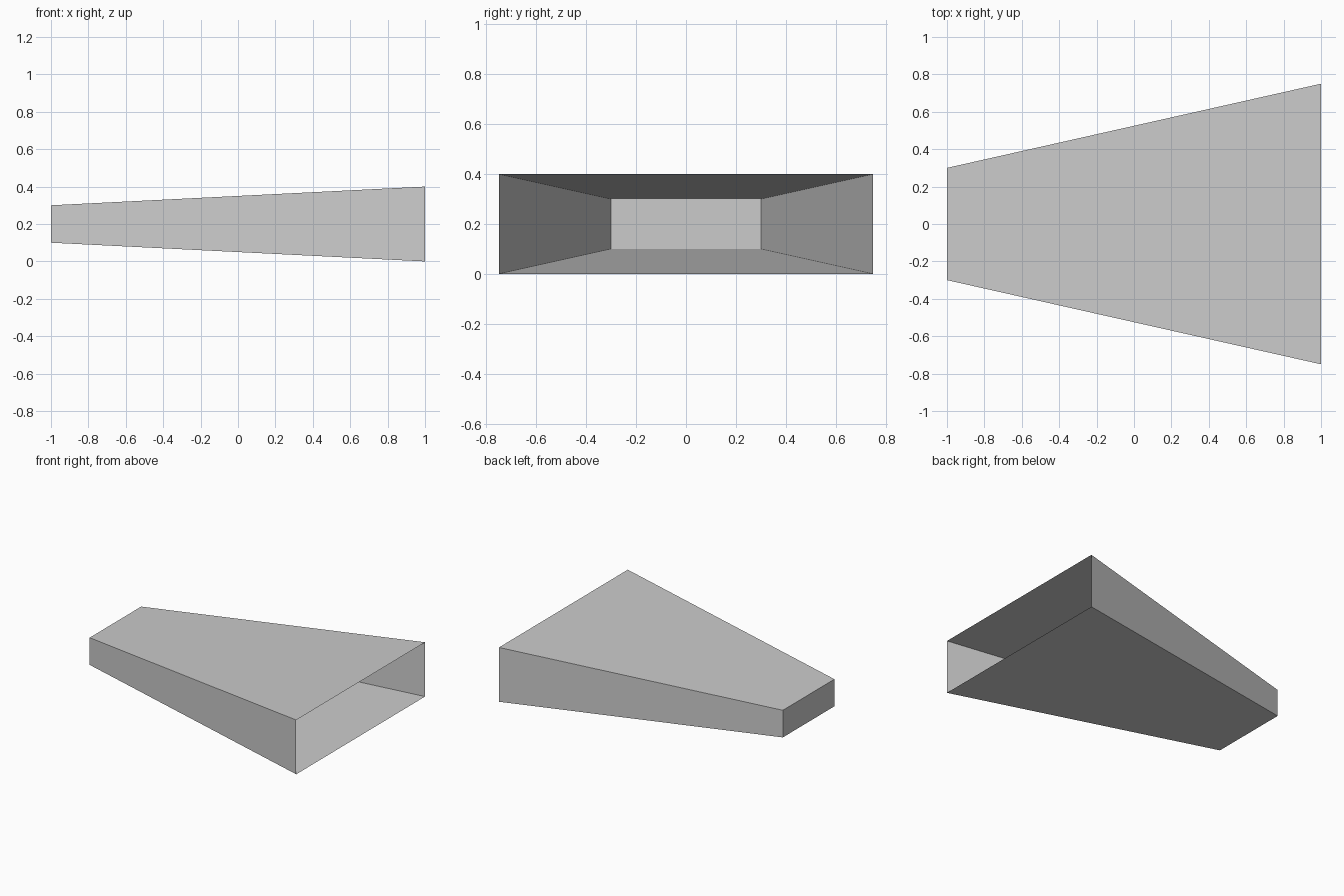
import bpy
import bmesh

cube = bpy.data.objects.get("Cube")
if cube:
    bpy.data.objects.remove(cube, do_unlink=True)

LENGTH = 2.0
MID_HEIGHT = 0.2
SMALL_END = (0.6, 0.2)   # width, height of the closed end
LARGE_END = (1.5, 0.4)   # width, height of the open end

# Plain grey surface
grey = bpy.data.materials.new("plain_grey")
grey.use_nodes = True
colour = (0.6, 0.6, 0.6, 1)
grey.diffuse_color = colour
grey.node_tree.nodes["Principled BSDF"].inputs["Base Color"].default_value = colour

# Tapered duct: a box flared toward +x, with its large end removed
bm = bmesh.new()
bmesh.ops.create_cube(bm, size=1)
bm.normal_update()
open_end = [f for f in bm.faces if f.normal.x > 0.9]
bmesh.ops.delete(bm, geom=open_end, context="FACES_ONLY")
for v in bm.verts:
    width, height = LARGE_END if v.co.x > 0 else SMALL_END
    v.co.x *= LENGTH
    v.co.y *= width
    v.co.z = MID_HEIGHT + v.co.z * height
bm.normal_update()

mesh = bpy.data.meshes.new("tapered_duct")
bm.to_mesh(mesh)
bm.free()
mesh.materials.append(grey)
duct = bpy.data.objects.new("tapered_duct", mesh)
bpy.context.collection.objects.link(duct)
